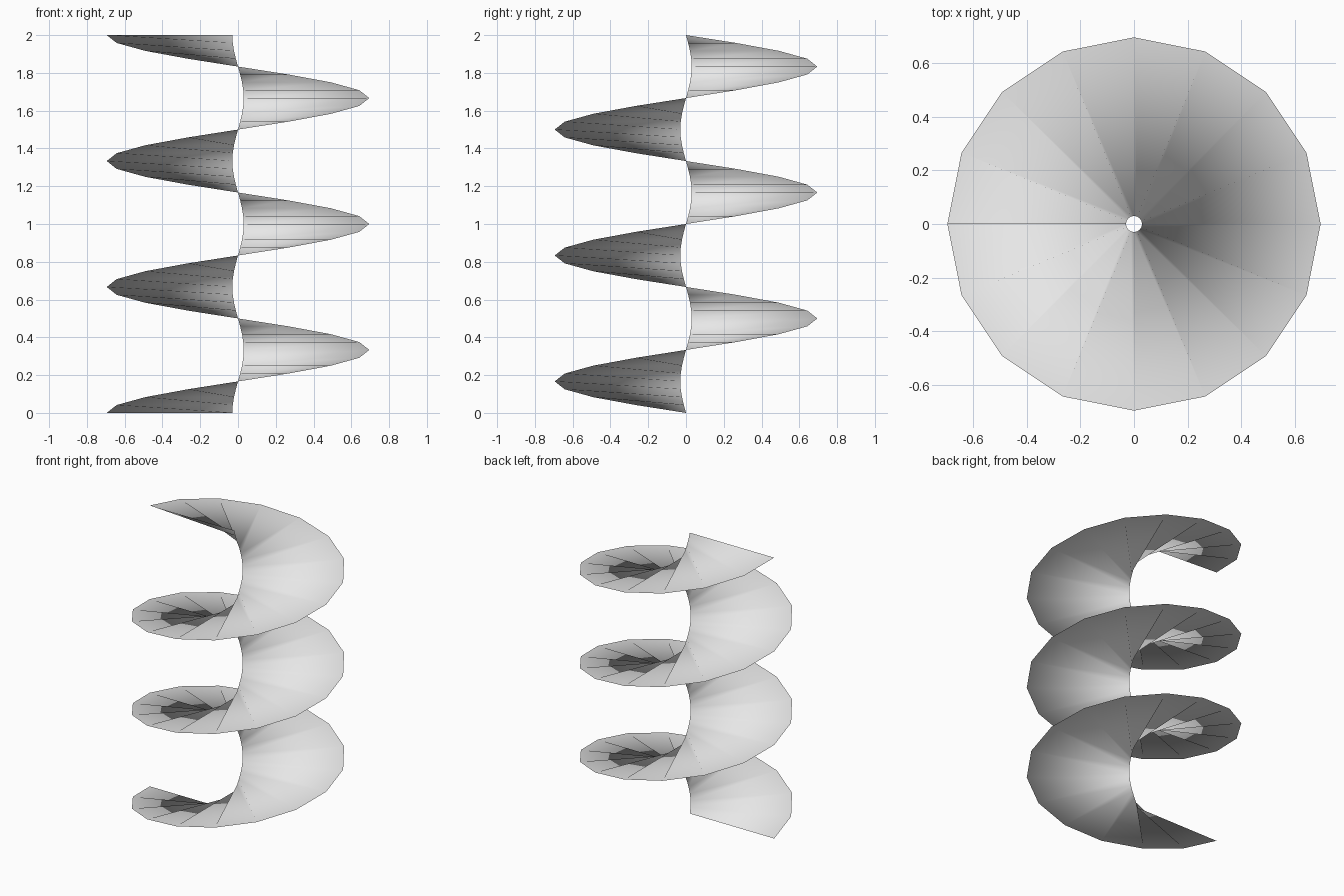
import bpy
import bmesh
import math

cube = bpy.data.objects.get("Cube")
if cube:
    bpy.data.objects.remove(cube, do_unlink=True)

TURNS = 3
STEPS = 16            # segments per turn
INNER, OUTER = 0.03, 0.695
HEIGHT = 2.0

# Plain light grey material
grey = bpy.data.materials.new("light_grey")
grey.use_nodes = True
colour = (0.8, 0.8, 0.8, 1.0)
grey.diffuse_color = colour
grey.node_tree.nodes["Principled BSDF"].inputs["Base Color"].default_value = colour

# Spiral ramp: a radial line swept up around the open centre
bm = bmesh.new()
count = TURNS * STEPS
rungs = []
for i in range(count + 1):
    angle = math.pi + 2 * math.pi * i / STEPS
    z = HEIGHT * i / count
    rungs.append([bm.verts.new((r * math.cos(angle), r * math.sin(angle), z))
                  for r in (INNER, OUTER)])

# Each step is folded along the diagonal from its lower inner corner
for (in_a, out_a), (in_b, out_b) in zip(rungs, rungs[1:]):
    bm.faces.new((in_a, out_a, out_b))
    bm.faces.new((in_a, out_b, in_b))
for face in bm.faces:
    face.smooth = True

mesh = bpy.data.meshes.new("spiral_ramp")
bm.to_mesh(mesh)
bm.free()
mesh.materials.append(grey)
ramp = bpy.data.objects.new("spiral_ramp", mesh)
bpy.context.collection.objects.link(ramp)
